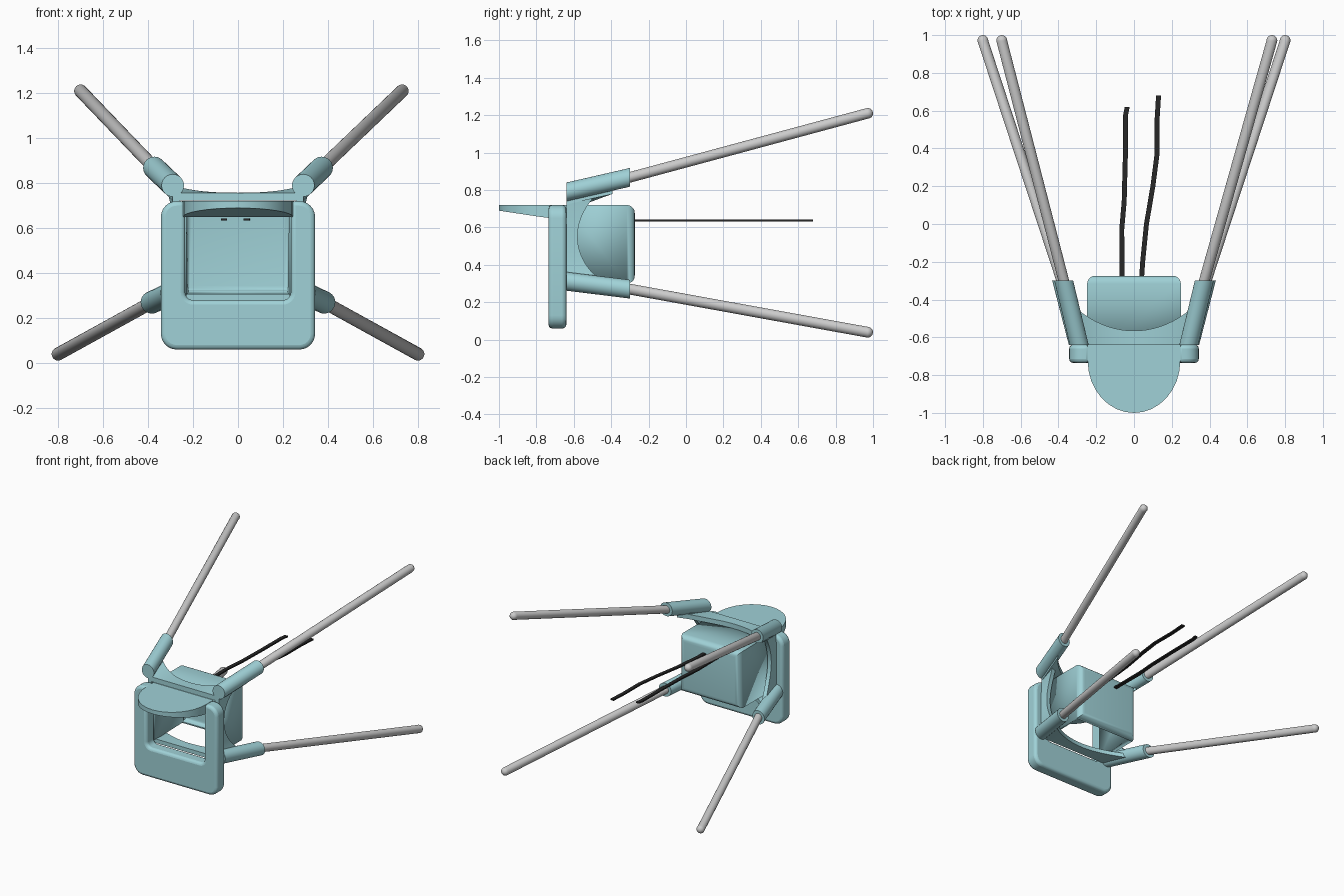
import bpy
import bmesh
from math import sin, cos, pi, radians, sqrt
from mathutils import Vector

cube = bpy.data.objects.get("Cube")
if cube:
    bpy.data.objects.remove(cube, do_unlink=True)


def material(name, rgb):
    mat = bpy.data.materials.new(name)
    mat.use_nodes = True
    mat.diffuse_color = (*rgb, 1)
    mat.node_tree.nodes["Principled BSDF"].inputs["Base Color"].default_value = (*rgb, 1)
    return mat


TEAL = material("teal plastic", (0.35, 0.64, 0.68))
BLACK = material("black rubber", (0.02, 0.02, 0.02))


def finish(name, bm, mat=None, bevel=0, solid=0):
    bmesh.ops.recalc_face_normals(bm, faces=bm.faces)
    mesh = bpy.data.meshes.new(name)
    bm.to_mesh(mesh)
    bm.free()
    obj = bpy.data.objects.new(name, mesh)
    bpy.context.collection.objects.link(obj)
    if mat:
        mesh.materials.append(mat)
    if solid:
        mod = obj.modifiers.new("Wall", "SOLIDIFY")
        mod.thickness = solid
        mod.offset = -1
        mod.use_even_offset = True
    if bevel:
        mod = obj.modifiers.new("Round", "BEVEL")
        mod.width = bevel
        mod.segments = 3
        mod.limit_method = "ANGLE"
        mod.angle_limit = radians(40)
        mod.use_clamp_overlap = False
    bpy.ops.object.select_all(action="DESELECT")
    obj.select_set(True)
    bpy.context.view_layer.objects.active = obj
    bpy.ops.object.shade_smooth_by_angle(angle=radians(35))
    return obj


def loft(name, rings, mat=None, bevel=0):
    """Skin a row of equal rings and cap both ends."""
    bm = bmesh.new()
    rows = [[bm.verts.new(p) for p in ring] for ring in rings]
    n = len(rows[0])
    for a, b in zip(rows, rows[1:]):
        for i in range(n):
            j = (i + 1) % n
            bm.faces.new((a[i], a[j], b[j], b[i]))
    bm.faces.new(rows[0])
    bm.faces.new(rows[-1])
    return finish(name, bm, mat, bevel)


def circle(c, r, n=24):
    return [(c[0] + r * cos(2 * pi * i / n), c[1], c[2] + r * sin(2 * pi * i / n))
            for i in range(n)]


def arc(cx, cz, r, start, end, n=6):
    steps = [radians(start + (end - start) * i / n) for i in range(n + 1)]
    return [(cx + r * cos(a), cz + r * sin(a)) for a in steps]


# Front plate with a window notch open at the top
BACK, FRONT, TOP = -0.64, -0.735, 0.72
w, low, r = 0.343, 0.06, 0.07
nw, sill, nr = 0.235, 0.28, 0.035
outline = (arc(-w + r, low + r, r, 180, 270) + arc(w - r, low + r, r, 270, 360)
           + arc(w - r, TOP - r, r, 0, 90) + [(nw, TOP)]
           + arc(nw - nr, sill + nr, nr, 0, -90)
           + arc(-nw + nr, sill + nr, nr, -90, -180) + [(-nw, TOP)]
           + arc(-w + r, TOP - r, r, 90, 180))
loft("front_plate", [[(x, y, z) for x, z in outline] for y in (FRONT, BACK)],
     TEAL, bevel=0.02)

# Hood with a rounded nose and a sloping underside
nose = [(0.245 * cos(a), FRONT + 0.01 - 0.275 * sin(a))
        for a in [pi * i / 16 for i in range(17)]]
plan = [(0.245, BACK)] + nose + [(-0.245, BACK)]
under = [(x, y, 0.65 + 0.15 * max(0, FRONT - y)) for x, y in plan]
loft("hood", [[(x, y, TOP) for x, y in plan], under], TEAL)

# Housing: rounded at the back, open at the front and underneath
bm = bmesh.new()
bmesh.ops.create_cube(bm, size=1)
for v in bm.verts:
    v.co = Vector((v.co.x * 0.496, -0.457 + v.co.y * 0.366, 0.51 + v.co.z * 0.42))
back_edges = [e for e in bm.edges if all(v.co.y > -0.4 for v in e.verts)]
bmesh.ops.bevel(bm, geom=back_edges, offset=0.042, segments=5, profile=0.5,
                affect="EDGES")
bm.normal_update()
gone = [f for f in bm.faces if f.normal.y < -0.99 or f.normal.z < -0.99]
bmesh.ops.delete(bm, geom=gone, context="FACES")
# An opened shell needs one outward face to orient the rest
finish("housing", bm, TEAL, solid=0.02)

# Sleeves and rods, spreading backwards from the four corners
corners = {
    "upper_left": ((0.29, BACK, 0.79), (0.372, -0.3, 0.868), (0.73, 0.97, 1.21)),
    "upper_right": ((-0.29, BACK, 0.79), (-0.372, -0.3, 0.868), (-0.70, 0.97, 1.21)),
    "lower_left": ((0.295, BACK, 0.312), (0.383, -0.3, 0.27), (0.80, 0.97, 0.04)),
    "lower_right": ((-0.295, BACK, 0.312), (-0.383, -0.3, 0.27), (-0.80, 0.97, 0.04)),
}
for name, (start, end, tip) in corners.items():
    start, end, tip = Vector(start), Vector(end), Vector(tip)
    loft(name + "_sleeve", [circle(start, 0.05), circle(end, 0.05)], TEAL)
    rod = [circle(end.lerp(tip, -0.04), 0.029), circle(tip, 0.029)]
    for k in range(1, 6):
        a = radians(17 * k)
        rod.append(circle(tip + Vector((0, 0.03 * sin(a), 0)), 0.029 * cos(a)))
    loft(name + "_rod", rod)


def web(name, a, b, shift, thick, depth, flare):
    """Concave gusset joining two sleeves behind the plate."""
    (a0, a1, _), (b0, b1, _) = corners[a], corners[b]
    a0, a1, b0, b1 = map(Vector, (a0, a1, b0, b1))
    shift, thick = Vector(shift), Vector(thick) / 2
    rings = []
    for i in range(25):
        t = i / 24
        s = 2 * t - 1
        d = depth + flare * (1 - sqrt(1 - 0.98 * s * s))
        u = d / 0.34
        front = a0.lerp(b0, t) + shift
        slope = (a1 - a0).lerp(b1 - b0, t) * u
        rear = front + Vector((slope.x * s * s, d, slope.z * s * s))
        rings.append([front - thick, front + thick, rear + thick, rear - thick])
    loft(name, rings, TEAL)


web("top_web", "upper_left", "upper_right", (0, 0, -0.05), (0, 0, 0.035), 0.075, 0.2)
web("bottom_web", "lower_left", "lower_right", (0, 0, -0.02), (0, 0, 0.03), 0.075, 0.2)
web("left_web", "upper_left", "lower_left", (-0.015, 0, 0), (0.03, 0, 0), 0.06, 0.22)
web("right_web", "upper_right", "lower_right", (0.015, 0, 0), (0.03, 0, 0), 0.06, 0.22)

# Two flat cables trailing out of the back
cables = {
    "right_cable": [(-0.062, -0.32), (-0.065, -0.03), (-0.052, 0.12),
                    (-0.046, 0.35), (-0.044, 0.58), (-0.036, 0.62)],
    "left_cable": [(0.038, -0.32), (0.046, -0.2), (0.066, 0), (0.1, 0.2),
                   (0.122, 0.37), (0.122, 0.55), (0.13, 0.68)],
}
for name, path in cables.items():
    rings = [[(x + sx * 0.013, y, 0.638 + sz * 0.005)
              for sx, sz in ((-1, -1), (1, -1), (1, 1), (-1, 1))] for x, y in path]
    loft(name, rings, BLACK)
